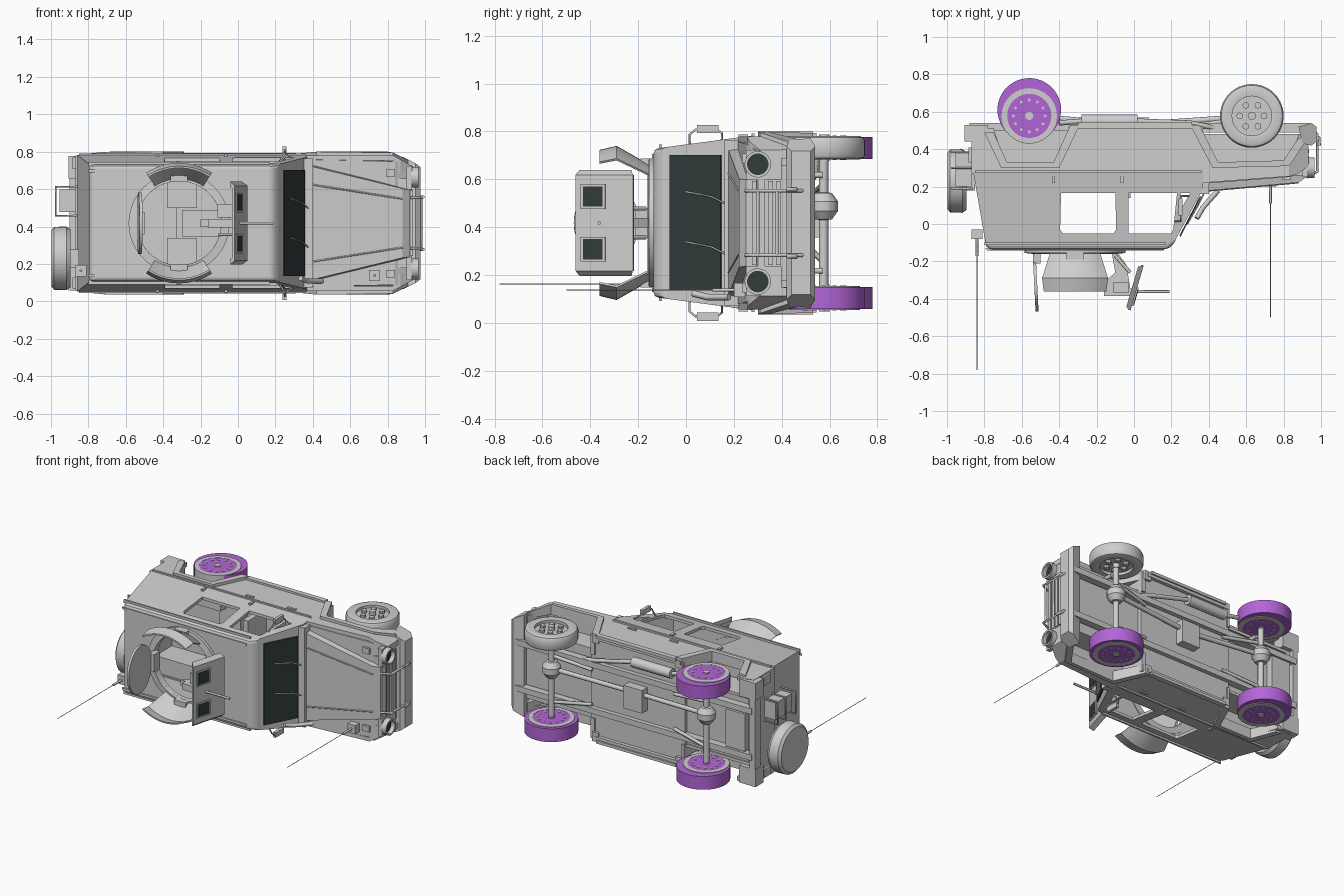
import bpy, bmesh, math
from mathutils import Vector

if "Cube" in bpy.data.objects:
    bpy.data.objects.remove(bpy.data.objects["Cube"])

C = 0.418  # centre plane of the vehicle (it lies on its side: roof faces -y)


def material(name, col):
    m = bpy.data.materials.new(name)
    m.diffuse_color = (*col, 1)
    m.use_nodes = True
    m.node_tree.nodes["Principled BSDF"].inputs["Base Color"].default_value = m.diffuse_color
    return m


GREY = material("body_grey", (0.62, 0.62, 0.62))
DARK = material("dark_glass", (0.03, 0.045, 0.043))
PURPLE = material("purple", (0.45, 0.13, 0.68))


def finish(name, bm, mat, smooth=False):
    bmesh.ops.remove_doubles(bm, verts=bm.verts, dist=1e-5)
    bmesh.ops.recalc_face_normals(bm, faces=bm.faces)
    me = bpy.data.meshes.new(name)
    bm.to_mesh(me)
    bm.free()
    me.materials.append(mat)
    ob = bpy.data.objects.new(name, me)
    bpy.context.collection.objects.link(ob)
    if smooth:
        bpy.ops.object.select_all(action='DESELECT')
        ob.select_set(True)
        bpy.context.view_layer.objects.active = ob
        bpy.ops.object.shade_smooth_by_angle(angle=math.radians(35))
    return ob


def prism(name, pts, mat=GREY, lo=None, bevel=None):
    """Side profile of (x, y, half width); lo gives the other face, else mirrored."""
    bm = bmesh.new()
    a = [bm.verts.new((x, y, C + w)) for x, y, w in pts]
    b = [bm.verts.new((x, y, C + (-w if lo is None else lo))) for x, y, w in pts]
    bm.faces.new(a)
    bm.faces.new(b[::-1])
    n = len(pts)
    for i in range(n):
        bm.faces.new((a[i], b[i], b[(i + 1) % n], a[(i + 1) % n]))
    if bevel is not None:
        ed = [e for e in bm.edges if all(v.co.y < bevel for v in e.verts)]
        bmesh.ops.bevel(bm, geom=ed, offset=0.018, segments=2, profile=0.5, affect='EDGES')
    return finish(name, bm, mat)


def flat(pts, w):
    return [(x, y, w) for x, y in pts]


def box(name, x0, x1, y0, y1, w0, w1, mat=GREY):
    return prism(name, flat([(x0, y0), (x1, y0), (x1, y1), (x0, y1)], w1), mat, lo=w0)


def revolve(name, prof, c, axis='z', mat=GREY, n=32, a0=0.0, a1=2 * math.pi, closed=False):
    """Turn a (radius, height) profile about an axis through c."""
    bm = bmesh.new()
    full = a1 - a0 > 6.28
    rings = []
    for i in range(n if full else n + 1):
        t = a0 + (a1 - a0) * i / n
        row = []
        for r, h in prof:
            p, q = r * math.cos(t), r * math.sin(t)
            v = {'z': (p, q, h), 'y': (p, h, q), 'x': (h, p, q)}[axis]
            row.append(bm.verts.new(Vector(v) + Vector(c)))
        rings.append(row)
    m = len(prof)
    for i in range(n):
        A, B = rings[i], rings[(i + 1) % len(rings)]
        for j in range(m if closed else m - 1):
            k = (j + 1) % m
            bm.faces.new((A[j], A[k], B[k], B[j]))
    if closed and not full:
        bm.faces.new(rings[0])
        bm.faces.new(rings[-1])
    return finish(name, bm, mat, True)


def disc(name, r, h, c, axis='z', mat=GREY, n=24):
    return revolve(name, [(0, -h), (r, -h), (r, h), (0, h)], c, axis, mat, n)


def tube(name, pts, r=0.006, sides=8):
    cu = bpy.data.curves.new(name, 'CURVE')
    cu.dimensions = '3D'
    cu.bevel_depth, cu.bevel_resolution, cu.use_fill_caps = r, max(0, sides // 4 - 1), True
    s = cu.splines.new('POLY')
    s.points.add(len(pts) - 1)
    for p, (x, y, w) in zip(s.points, pts):
        p.co = (x, y, C + w, 1)
    cu.materials.append(GREY)
    bpy.context.collection.objects.link(bpy.data.objects.new(name, cu))


def cut(ob, cutter):
    m = ob.modifiers.new("cut", 'BOOLEAN')
    m.operation, m.solver, m.object = 'DIFFERENCE', 'EXACT', cutter
    bpy.context.view_layer.objects.active = ob
    bpy.ops.object.modifier_apply(modifier=m.name)
    bpy.data.objects.remove(cutter)


def hw(y):
    return 0.365 - 0.055 * (0.28 - y) / 0.41


# cab shell with open windows and a round roof opening
cab = prism("cab", [(x, y, hw(y)) for x, y in [(-.86, .28), (-.80, -.10), (-.78, -.135), (.18, -.135),
                                               (.22, -.10), (.37, .19), (.37, .28)]], bevel=0.0)
cut(cab, prism("hollow", [(x, y, hw(y) - .02) for x, y in [(-.84, .4), (-.78, -.115), (.175, -.115), (.345, .19), (.345, .4)]]))
cut(cab, prism("rear_window_cut", flat([(-.39, .165), (-.395, -.03), (-.38, -.05), (-.11, -.05), (-.095, -.03), (-.10, .165)], .6)))
cut(cab, prism("front_window_cut", flat([(-.03, .165), (-.03, -.05), (.20, -.05), (.21, -.03), (.23, .165)], .6)))
cut(cab, prism("quarter_window_cut", flat([(.25, .165), (.235, .05), (.30, .165)], .6)))
cut(cab, disc("roof_cut", .225, .06, (-.315, -.12, C), 'y', n=40))
prism("windscreen", flat([(.242, -.064), (.352, .149), (.359, .145), (.249, -.068)], .283), DARK)
for w in (-.13, .08):
    tube("wiper", [(.375, .165, w), (.345, .105, w + .03), (.285, .0, w + .05)], .004)
for w in (-.28, .28):
    prism("roof_rib", flat([(-.80, -.13), (.16, -.13), (.16, -.142), (-.78, -.142)], w + .008), lo=w - .008)

# hood, fenders and engine bay
box("cowl", .33, .40, .16, .28, -.345, .345)
prism("fender_deck", [(.37, .215, .34), (.84, .252, .33), (.93, .30, .30), (.93, .33, .30), (.84, .33, .35), (.37, .33, .36)])
bm = bmesh.new()
for s in (1, -1):
    q = [bm.verts.new((x, y, C + s * w)) for x, y, w in
         [(.365, .175, .31), (.88, .222, .185), (.92, .25, .18), (.92, .34, .18), (.37, .30, .33)]]
    bm.faces.new(q)
    if s == 1:
        first = q
for i in range(5):
    j = (i + 1) % 5
    bm.faces.new((first[i], first[j], q[j], q[i]))
finish("hood", bm, GREY)
for s in (1, -1):
    tube("hood_crease", [(.37, .176, s * .21), (.88, .222, s * .13)], .005)
box("engine_bay", .36, .92, .26, .48, -.24, .24)
for i in range(4):
    box("grille_slat", .915, .935, .275 + i * .034, .295 + i * .034, -.175, .175)

# lower side panels with wheel cutouts, wells and floor
side = [(-.86, .27), (-.87, .30), (-.855, .47), (-.83, .51), (-.75, .51), (-.69, .325), (-.42, .325), (-.33, .535), (.33, .535),
        (.43, .325), (.83, .325), (.83, .255), (.37, .22), (.37, .27)]
corner = [(.83, .255), (.87, .265), (.935, .31), (.93, .48), (.88, .48), (.83, .325)]
arches = [[(-.80, .49), (-.71, .30), (-.40, .30), (-.29, .53)], [(.30, .53), (.42, .30), (.83, .31), (.93, .46)]]


def flare_w(x):
    return .382 - .5 * max(0, x - .82) - .1 * max(0, .42 - x) * (x > 0) - .1 * max(0, -.7 - x)


for s in (1, -1):
    prism("side_panel", flat(side, s * .362), lo=s * .335)
    prism("front_corner", [(x, y, s * (.362 - .55 * (x - .83))) for x, y in corner], lo=s * .27)
    for (a, b, c, d) in arches:
        inn = [(d[0] - .05, d[1]), (c[0] - .03, c[1] + .03), (b[0] + .03, b[1] + .03), (a[0] + .05, a[1])]
        prism("wheel_flare", [(x, y, s * flare_w(x)) for x, y in [a, b, c, d] + inn], lo=s * .31)
    box("wheel_well_top", -.85, -.33, .28, .32, s * .22, s * .35)
    box("wheel_well_wall", -.85, -.33, .28, .50, s * .22, s * .24)
    box("well_front", -.35, -.33, .28, .52, s * .22, s * .35)
    box("firewall_side", .34, .37, .28, .52, s * .22, s * .36)
    box("belt_rail", -.85, .36, .273, .287, s * .36, s * .373)
    box("roof_gutter", -.80, .17, -.112, -.10, s * .305, s * .327)
    box("rock_rail", -.30, .31, .51, .545, s * .355, s * .375)
    for x in (-.43, -.065):
        box("door_hinge", x - .008, x + .008, .22, .26, s * .355, s * .37)
    for x in (-.13, .19):
        box("door_handle", x - .03, x + .03, .31, .325, s * .36, s * .37)
    # front light, hook, guard, mirror and rear corner
    box("light_panel", .90, .93, .25, .40, s * .18, s * .305)
    revolve("headlight_rim", [(.043, -.02), (.055, -.02), (.055, .02), (.043, .02)], (.945, .30, C + s * .245), 'x', closed=True)
    disc("headlight", .043, .004, (.932, .30, C + s * .245), 'x', DARK)
    tube("tow_hook", [(.95, .46, s * .14), (.99, .46, s * .14), (.99, .42, s * .14)], .009)
    tube("brush_guard", [(.95, .5, s * .135), (.98, .48, s * .135), (.98, .28, s * .135), (.92, .25, s * .135)], .008)
    tube("mirror_arm", [(.30, .15, s * .34), (.25, .15, s * .375), (.25, .13, s * .39), (.25, .04, s * .39), (.25, .015, s * .37), (.22, .015, s * .325)], .005)
    box("mirror", .237, .258, .045, .135, s * .375, s * .41)
    box("rear_bumper_corner", -.905, -.78, .44, .53, s * .24, s * .36)
    box("tail_light", -.885, -.86, .33, .41, s * .29, s * .35)
    # frame rails and seats
    box("frame_rail", -.88, .94, .49, .54, s * .14, s * .18)
    box("front_seat", -.02, .16, .34, .42, s * .10, s * .29)
    box("seat_back", -.06, -.02, .14, .44, s * .10, s * .29)
    box("rear_seat", -.38, -.22, .34, .42, s * .08, s * .27)
    box("fender_lamp", .79, .84, .235, .27, s * .25, s * .29)
box("cabin_floor", -.35, .37, .48, .51, -.36, .36)
box("cargo_floor", -.86, -.33, .46, .49, -.24, .24)
box("rear_wall", -.87, -.83, .27, .50, -.362, .362)
box("firewall", .34, .37, .25, .50, -.35, .35)
box("tunnel", -.3, .36, .38, .5, -.07, .07)
prism("front_bumper", [(.90, .43, .345), (.95, .42, .32), (.975, .44, .30), (.975, .52, .30), (.95, .54, .32), (.88, .52, .355)])
for y in (.30, .38):
    tube("guard_bar", [(.98, y, -.135), (.98, y, .135)], .007)
box("rear_bumper", -.90, -.86, .47, .53, -.26, .26)
# slanted intake pipe beside the windscreen
tube("intake_pipe", [(.335, .03, -.295), (.37, .09, -.31), (.45, .18, -.31)], .014, 12)

# running gear
for x in (-.56, .63):
    tube("axle", [(x, .575, -.30), (x, .575, .30)], .02, 12)
    revolve("differential", [(0, -.06), (.035, -.055), (.06, -.02), (.06, .02), (.035, .055), (0, .06)], (x, .575, C + .07), 'z', n=16)
    for s in (1, -1):
        tube("link_arm", [(x, .57, s * .16), (x + (.28 if x < 0 else -.28), .53, s * .12)], .012)
        tube("damper", [(x + .03, .57, s * .2), (x + .05, .36, s * .2)], .014)
tube("drive_shaft", [(-.5, .57, .07), (0, .53, .05), (.57, .57, .07)], .016, 12)
box("transfer_case", -.06, .08, .50, .57, -.06, .10)
box("fuel_tank", -.83, -.68, .48, .54, -.13, .13)
tube("muffler", [(-.28, .55, .27), (.02, .55, .27)], .035, 16)
tube("exhaust", [(-.40, .54, .30), (-.28, .55, .27), (.02, .55, .27), (.3, .54, .2), (.5, .5, .15)], .014)


# wheels
def tyre(name, c, r, h, axis='z', mat=GREY):
    return revolve(name, [(r * .62, -h * .9), (r * .85, -h), (r * .96, -h * .85), (r, -h * .6), (r, h * .6),
                          (r * .96, h * .85), (r * .85, h), (r * .62, h * .9)], c, axis, mat, 40, closed=True)


for x in (-.56, .63):
    for s in (1, -1):
        c = Vector((x, .578, C + s * .314))
        painted = x < 0 or s < 0
        if painted:
            disc("wheel_tread", .17, .046, c + Vector((0, .032 if x < 0 else 0, 0)), mat=PURPLE, n=48)
            revolve("sidewall_ring", [(.118, -.050), (.148, -.050), (.148, .050), (.118, .050)], c, n=40, closed=True)
            disc("wheel_face", .118, .049, c, mat=PURPLE, n=32)
        else:
            tyre("tyre", c, .17, .05)
            disc("wheel_rim", .108, .026, c, n=32)
        disc("hub", .022, .056, c, n=16)
        n, rr, br = (12, .085, .008) if painted else (6, .065, .018)
        for i in range(n):
            t = 2 * math.pi * i / n
            disc("wheel_bolt", br, .052 if painted else .044, c + Vector((rr * math.cos(t), rr * math.sin(t), 0)), n=8)

# spare wheel and fuel can rack on the back
revolve("spare_wheel", [(0, -.05), (.15, -.05), (.168, -.035), (.17, .03), (.155, .052), (0, .052)], (-.948, .23, .23), 'x', n=40)
box("spare_mount", -.91, -.85, .18, .28, -.24, -.14)
box("fuel_can", -.955, -.87, .20, .38, .06, .18)
for y in (.19, .30, .385):
    tube("can_rack", [(-.86, y, .04), (-.975, y, .04), (-.975, y, .195), (-.86, y, .195)], .006)

# turret ring with flared side shields
P = (-.315, 0, C)
revolve("turret_ring", [(.225, -.11), (.27, -.11), (.27, -.155), (.225, -.16)], P, 'y', n=48, closed=True)
for mid in (math.pi / 2, -math.pi / 2):
    revolve("side_shield", [(.245, -.155), (.322, -.29), (.305, -.362), (.295, -.362), (.312, -.29), (.235, -.155)],
            P, 'y', n=12, a0=mid - .58, a1=mid + .58, closed=True)
    box("turret_bracket", -.36, -.27, -.19, -.15, *sorted((math.sin(mid) * .22, math.sin(mid) * .27)))
lid = disc("hatch_lid", .165, .008, (0, 0, 0), 'x', n=32)
lid.scale.y = .83
lid.rotation_euler.z = .05
lid.location = (-.525, -.332, C)
box("lid_hinge", -.54, -.50, -.21, -.14, -.06, .06)


# gun shield: points along its slanted face
def on_shield(t, off):
    return (.045 - .07 * t + off * .96, -.22 - .24 * t - off * .28)


def shield_plate(name, t0, t1, o0, o1, w0, w1, mat=GREY):
    prism(name, flat([on_shield(t0, o0), on_shield(t1, o0), on_shield(t1, o1), on_shield(t0, o1)], w1), mat, lo=w0)


shield_plate("gun_shield", 0, 1, -.007, .007, -.20, .20)
for s in (1, -1):
    # swept side edge of the shield
    prism("shield_edge", [(*on_shield(t, o), s * w) for t, o, w in
                          [(.06, -.02, .222), (.96, -.02, .222), (1, .007, .20), (0, .007, .20)]], lo=s * .19)
    shield_plate("sight_frame", .48, .90, -.014, .014, s * .11 - .052, s * .11 + .052)
    shield_plate("sight_glass", .52, .86, -.017, .017, s * .11 - .042, s * .11 + .042, DARK)
    tube("shield_brace", [(-.02, -.26, s * .06), (-.10, -.17, s * .06)], .01)
box("gun_receiver", -.16, .0, -.385, -.345, -.022, .022)
box("ammo_box", -.11, -.03, -.37, -.31, .03, .10)
tube("gun_barrel", [(0, -.362, 0), (.19, -.362, 0)], .008)
prism("gun_cradle", flat([(-.20, -.345), (-.02, -.345), (-.04, -.22), (-.09, -.15), (-.12, -.15), (-.10, -.26)], .02))

# whip aerials
for x, y, tip, w in [(-.84, -.08, -.78, -.255), (.73, .20, -.5, -.28)]:
    box("aerial_base", x - .03, x + .03, y, y + .05, w - .03, w + .03)
    tube("aerial_spring", [(x, y, w), (x, y - .09, w)], .008)
    tube("aerial", [(x, y, w), (x, tip, w)], .0025, 4)
